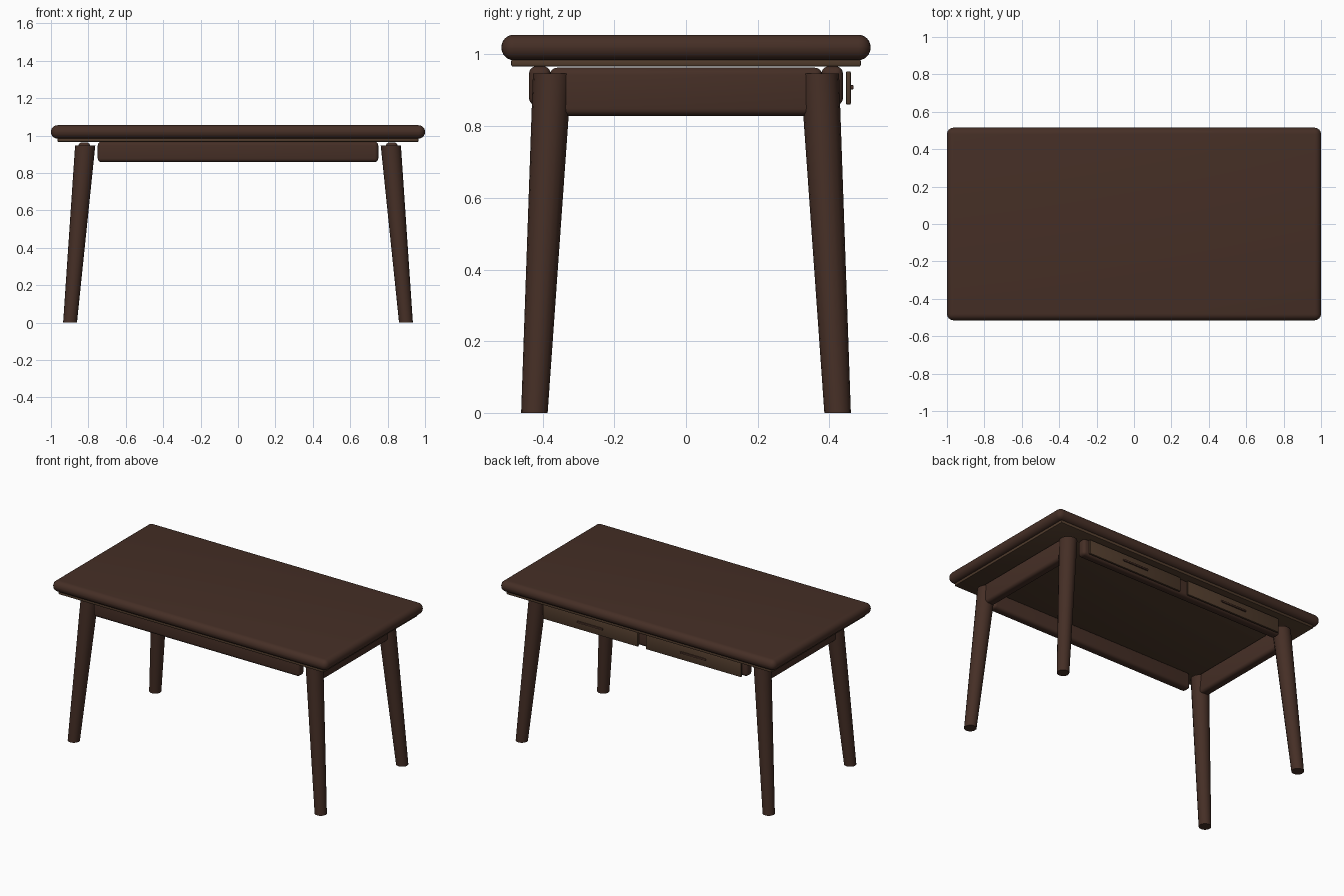
import bpy
import math
from mathutils import Vector

if "Cube" in bpy.data.objects:
    bpy.data.objects.remove(bpy.data.objects["Cube"])


def material(name, colour):
    m = bpy.data.materials.new(name)
    m.diffuse_color = (*colour, 1)
    m.use_nodes = True
    m.node_tree.nodes["Principled BSDF"].inputs["Base Color"].default_value = m.diffuse_color
    return m


dark = material("dark walnut", (0.060, 0.028, 0.019))
light = material("light walnut", (0.080, 0.044, 0.025))


def finish(obj, name, mat):
    obj.name = name
    obj.data.materials.append(mat)
    bpy.ops.object.shade_smooth_by_angle(angle=math.radians(35))
    return obj


def box(name, lo, hi, mat, bevel, segments=4):
    """Box between two corners with rounded edges."""
    lo, hi = Vector(lo), Vector(hi)
    bpy.ops.mesh.primitive_cube_add(size=1, location=(lo + hi) / 2)
    obj = bpy.context.object
    obj.scale = hi - lo
    bpy.ops.object.transform_apply(location=False, rotation=False, scale=True)
    mod = obj.modifiers.new("rounded edges", 'BEVEL')
    mod.width = bevel
    mod.segments = segments
    bpy.ops.object.modifier_apply(modifier=mod.name)
    return finish(obj, name, mat)


def leg(name, sx, sy):
    """Tapered round leg that splays outwards, cut level at both ends."""
    height = 0.947
    bpy.ops.mesh.primitive_cone_add(vertices=16, radius1=0.037, radius2=0.054,
                                    depth=height, location=(0, 0, 0))
    obj = bpy.context.object
    foot, head = Vector((0.898, 0.423)), Vector((0.817, 0.373))
    for v in obj.data.vertices:
        v.co.z += height / 2
        centre = foot.lerp(head, v.co.z / height)
        v.co.x += sx * centre.x
        v.co.y += sy * centre.y
    return finish(obj, name, dark)


# Table top and the thin panel under it
box("table_top", (-1, -0.515, 0.984), (1, 0.515, 1.055), dark, 0.0345, 6)
box("under_panel", (-0.965, -0.488, 0.966), (0.965, 0.488, 0.986), light, 0.005, 2)

# Four splayed legs
for sx, side in ((-1, "left"), (1, "right")):
    for sy, end in ((-1, "front"), (1, "back")):
        leg(f"{end}_{side}_leg", sx, sy)

# Long aprons at front and back
for sy, end in ((-1, "front"), (1, "back")):
    y = sy * 0.408
    box(f"{end}_apron", (-0.75, y - 0.03, 0.858), (0.75, y + 0.03, 0.967), dark, 0.02)

# Short aprons between the legs at each side
for sx, side in ((-1, "left"), (1, "right")):
    x = sx * 0.822
    box(f"{side}_apron", (x - 0.032, -0.38, 0.829), (x + 0.032, 0.38, 0.963), dark, 0.02)

# Two drawer fronts with slim handles at the back
for sx, side in ((-1, "left"), (1, "right")):
    x = sx * 0.375
    box(f"{side}_drawer_front", (x - 0.346, 0.446, 0.86), (x + 0.346, 0.46, 0.953),
        light, 0.004, 2)
    box(f"{side}_drawer_handle", (x - 0.094, 0.457, 0.902), (x + 0.094, 0.468, 0.915),
        dark, 0.004, 2)
